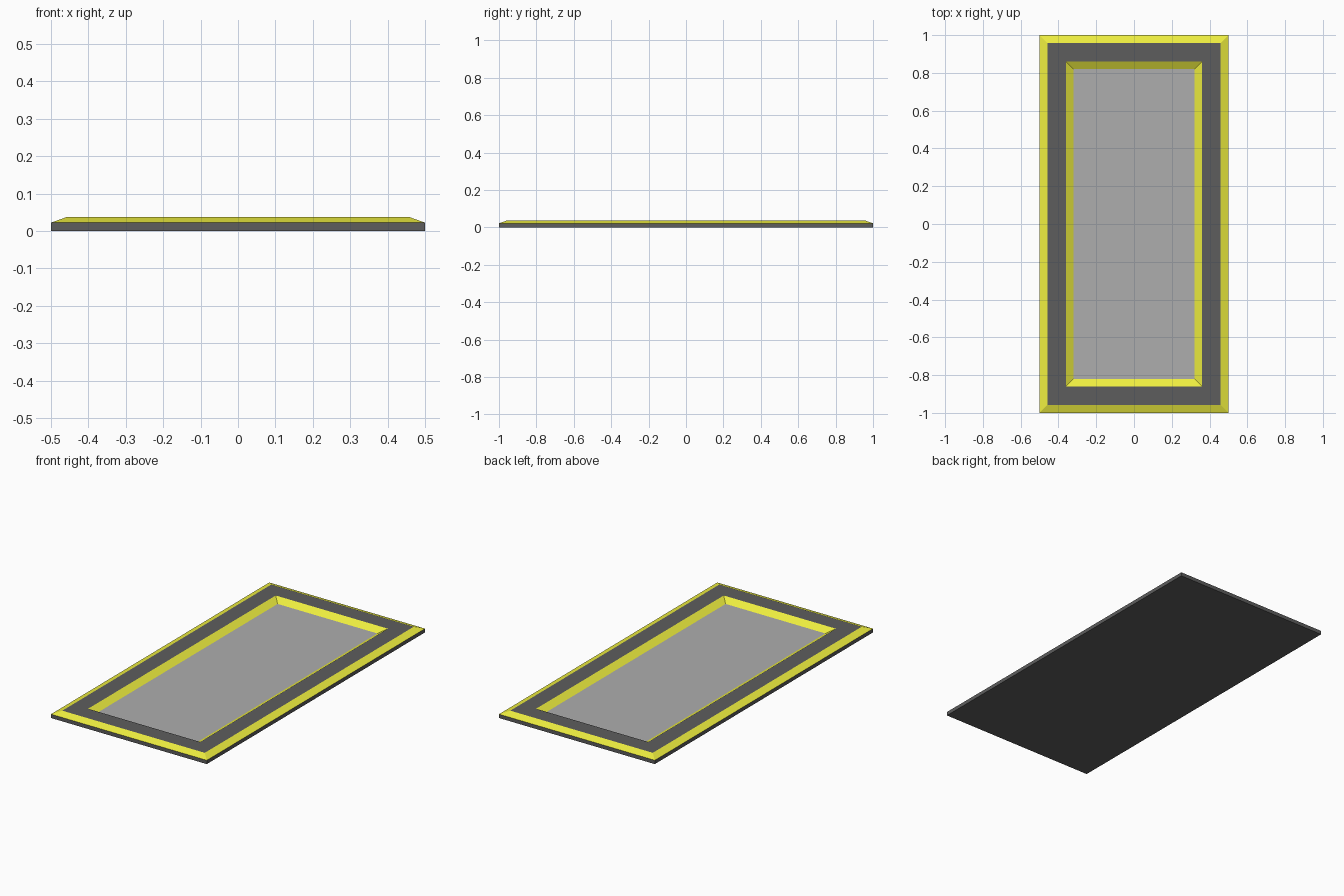
import bpy

if "Cube" in bpy.data.objects:
    bpy.data.objects.remove(bpy.data.objects["Cube"])


def material(name, color):
    mat = bpy.data.materials.new(name)
    mat.diffuse_color = color
    mat.use_nodes = True
    mat.node_tree.nodes["Principled BSDF"].inputs["Base Color"].default_value = mat.diffuse_color
    return mat


dark = material("dark_grey", (0.11, 0.11, 0.11, 1))
yellow = material("yellow", (0.86, 0.86, 0.05, 1))
pale = material("pale_grey", (0.42, 0.42, 0.42, 1))


def ring(inset, z):
    x, y = 0.5 - inset, 1.0 - inset
    return [(-x, -y, z), (x, -y, z), (x, y, z), (-x, y, z)]


def make_object(name, verts, faces, mats, indices):
    mesh = bpy.data.meshes.new(name)
    mesh.from_pydata(verts, [], faces)
    for mat in mats:
        mesh.materials.append(mat)
    for poly, index in zip(mesh.polygons, indices):
        poly.material_index = index
    mesh.update()
    obj = bpy.data.objects.new(name, mesh)
    bpy.context.collection.objects.link(obj)
    return obj


# Frame profile: (inset from outer edge, height), from base to recess
profile = [(0, 0), (0, 0.022), (0.043, 0.0375), (0.14, 0.0375), (0.18, 0.0145)]
band_materials = [0, 1, 0, 1]  # dark side, yellow bevel, dark rim, yellow inner bevel

verts = [v for inset, z in profile for v in ring(inset, z)]
faces, indices = [(3, 2, 1, 0)], [0]
for band, index in enumerate(band_materials):
    for i in range(4):
        a, b = band * 4 + i, band * 4 + (i + 1) % 4
        faces.append((a, b, b + 4, a + 4))
        indices.append(index)
make_object("raised_frame", verts, faces, [dark, yellow], indices)

# Recessed centre panel closing the inner loop
make_object("recessed_panel", ring(*profile[-1]), [(0, 1, 2, 3)], [pale], [0])
